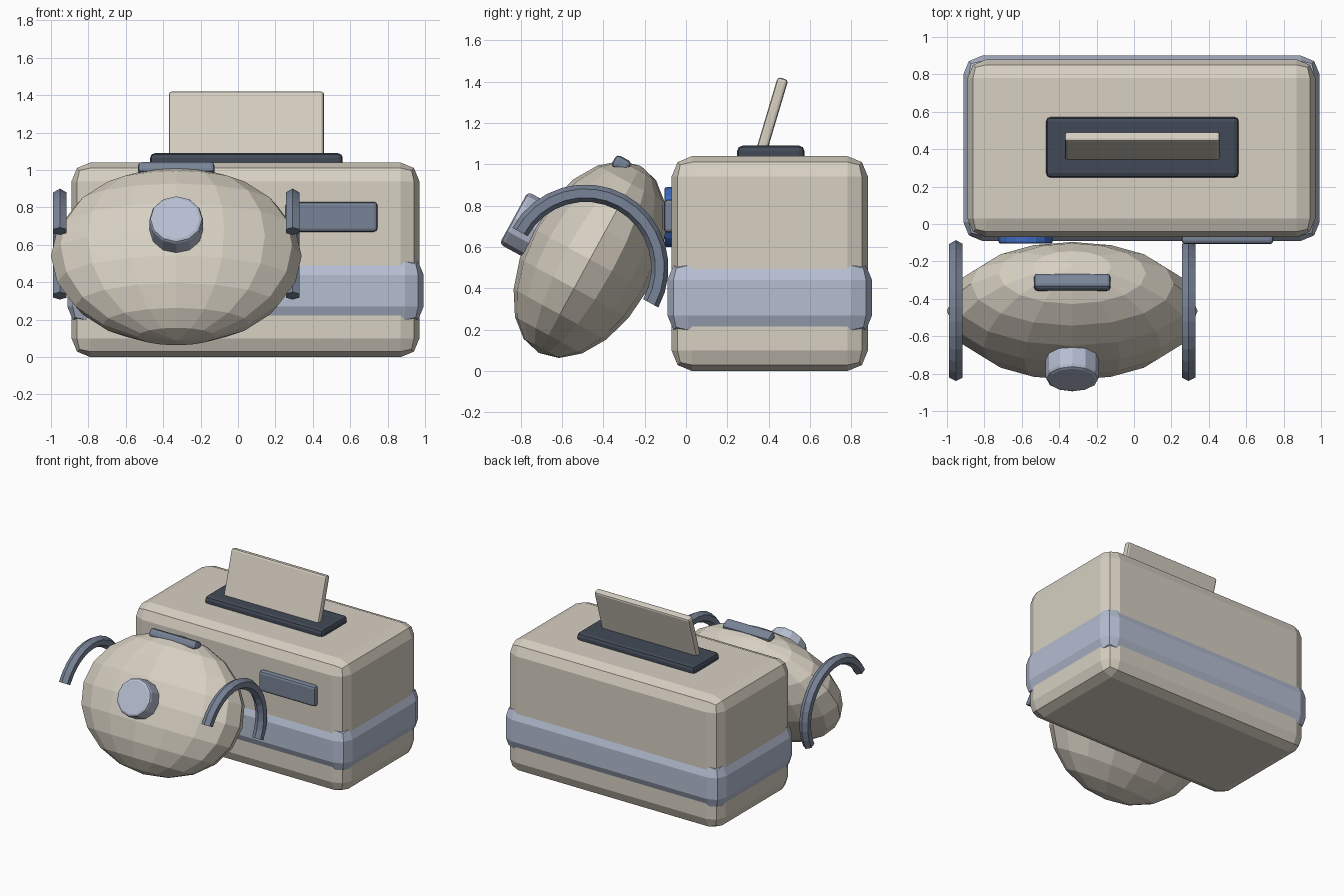
import bpy
import bmesh
from math import pi, sin, cos
from mathutils import Matrix, Vector

cube = bpy.data.objects.get("Cube")
if cube:
    bpy.data.objects.remove(cube, do_unlink=True)


def material(name, rgb):
    mat = bpy.data.materials.new(name)
    mat.use_nodes = True
    mat.diffuse_color = (*rgb, 1)
    mat.node_tree.nodes["Principled BSDF"].inputs["Base Color"].default_value = (*rgb, 1)
    return mat


cream = material("cream", (0.68, 0.63, 0.54))
pale_blue = material("pale blue", (0.46, 0.51, 0.64))
slate = material("slate grey", (0.19, 0.23, 0.31))
charcoal = material("charcoal", (0.055, 0.068, 0.095))
blue = material("blue", (0.05, 0.15, 0.55))


def finish(name, bm, mat, matrix, bevel=0, segments=2):
    """Turn a bmesh into a placed object with an optional bevel."""
    bmesh.ops.recalc_face_normals(bm, faces=bm.faces)
    mesh = bpy.data.meshes.new(name)
    bm.to_mesh(mesh)
    bm.free()
    mesh.materials.append(mat)
    obj = bpy.data.objects.new(name, mesh)
    bpy.context.collection.objects.link(obj)
    obj.matrix_world = matrix
    if bevel:
        mod = obj.modifiers.new("Bevel", "BEVEL")
        mod.width = bevel
        mod.segments = segments
        mod.limit_method = "ANGLE"
        mod.angle_limit = pi / 4
    return obj


def box(name, center, size, mat, bevel, frame=Matrix(), tilt=0):
    bm = bmesh.new()
    bmesh.ops.create_cube(bm, size=1)
    bmesh.ops.scale(bm, vec=size, verts=bm.verts)
    place = frame @ Matrix.Translation(center) @ Matrix.Rotation(tilt, 4, "X")
    return finish(name, bm, mat, place, bevel)


def disc(name, center, radius, depth, sides, mat, bevel, frame=Matrix()):
    """Cylinder whose axis runs front to back."""
    bm = bmesh.new()
    bmesh.ops.create_cone(bm, cap_ends=True, segments=sides, radius1=radius,
                          radius2=radius, depth=depth)
    place = frame @ Matrix.Translation(center) @ Matrix.Rotation(pi / 2, 4, "X")
    return finish(name, bm, mat, place, bevel)


def arch(name, center, radius, thickness, mat, frame, steps=16, sides=6):
    """Half ring with a hexagonal section, standing in the local YZ plane."""
    bm = bmesh.new()
    rings = []
    for i in range(steps + 1):
        a = pi * i / steps
        ring = []
        for j in range(sides):
            b = 2 * pi * j / sides
            r = radius + thickness * cos(b)
            ring.append(bm.verts.new((thickness * sin(b), r * cos(a), r * sin(a))))
        rings.append(ring)
    for r0, r1 in zip(rings, rings[1:]):
        for j in range(sides):
            k = (j + 1) % sides
            bm.faces.new((r0[j], r0[k], r1[k], r1[j]))
    bm.faces.new(rings[0])
    bm.faces.new(rings[-1])
    return finish(name, bm, mat, frame @ Matrix.Translation(center))


# Main body with its wrap-around band
box("body", (0.04, 0.405, 0.52), (1.86, 0.95, 1.04), cream, 0.1)
box("body_band", (0.04, 0.405, 0.355), (1.905, 0.99, 0.37), pale_blue, 0.1)

# Top slot with the leaning slab
box("slot_frame", (0.045, 0.41, 1.05), (1.03, 0.325, 0.08), charcoal, 0.025)
box("slab", (0.045, 0.405, 1.2), (0.83, 0.053, 0.45), cream, 0.015, tilt=-0.29)

# Front panel fittings
box("front_handle", (0.5, -0.08, 0.75), (0.49, 0.055, 0.16), slate, 0.018)
disc("front_button", (-0.58, -0.08, 0.745), 0.145, 0.05, 16, blue, 0.012)

# Head: everything below shares one tilted frame
head_frame = Matrix.Translation((-0.33, -0.465, 0.54)) @ Matrix.Rotation(-0.5, 4, "X")
bm = bmesh.new()
bmesh.ops.create_uvsphere(bm, u_segments=16, v_segments=10, radius=1)
bmesh.ops.scale(bm, vec=Vector((0.67, 0.315, 0.515)), verts=bm.verts)
finish("head", bm, cream, head_frame)

disc("head_stud", (0, -0.345, 0), 0.144, 0.15, 12, pale_blue, 0.02, head_frame)
box("head_top_bar", (0, -0.087, 0.478), (0.41, 0.085, 0.065), slate, 0.02, head_frame)

# Side arches
for side, label in ((-1, "right"), (1, "left")):
    arch(label + "_arch", (side * 0.622, 0, -0.045), 0.36, 0.042, slate, head_frame)
